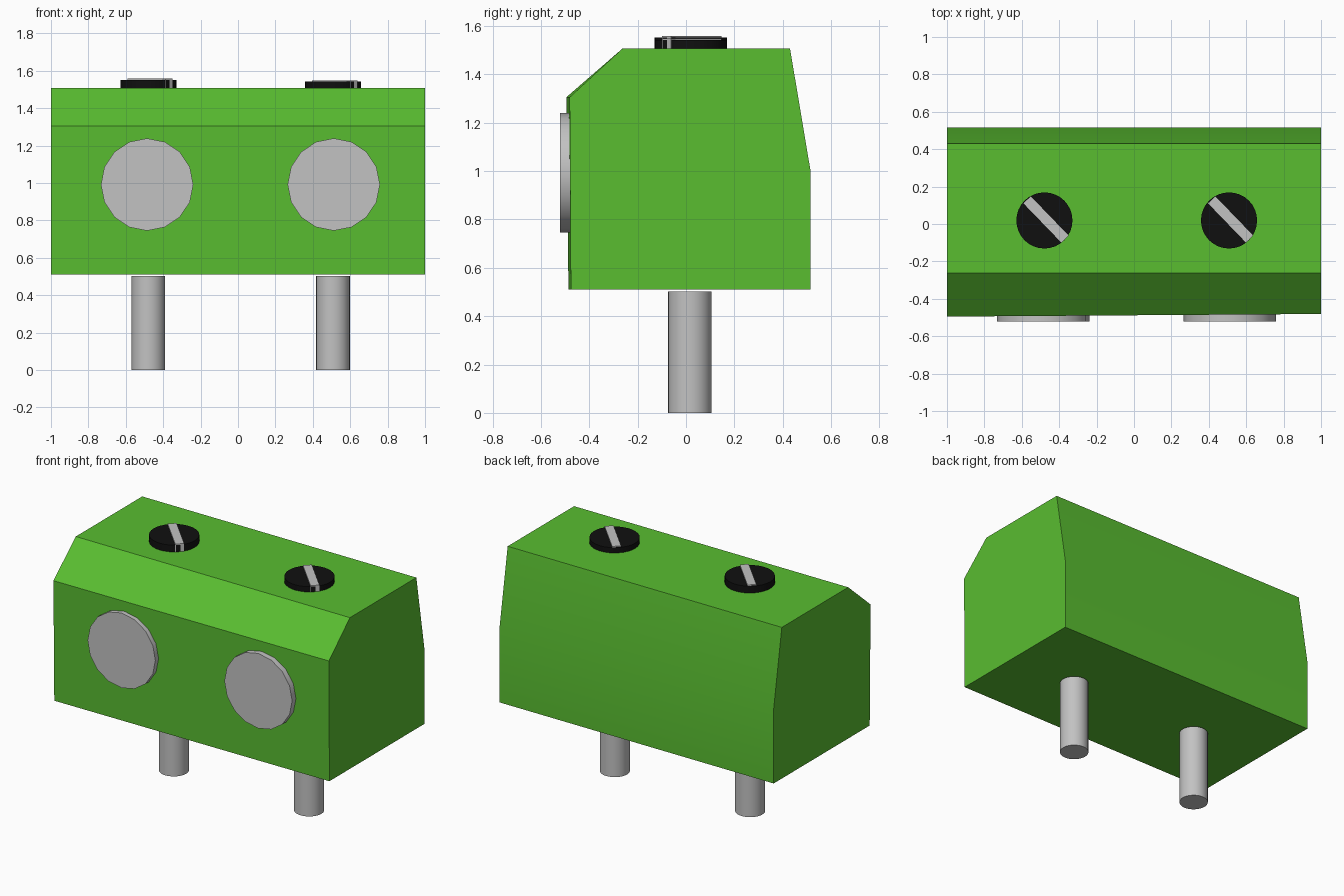
import bpy, bmesh, math
from mathutils import Matrix

if "Cube" in bpy.data.objects:
    bpy.data.objects.remove(bpy.data.objects["Cube"], do_unlink=True)


def material(name, rgb):
    m = bpy.data.materials.new(name)
    m.use_nodes = True
    m.diffuse_color = (*rgb, 1)
    m.node_tree.nodes["Principled BSDF"].inputs["Base Color"].default_value = (*rgb, 1)
    return m


GREEN = material("green plastic", (0.10, 0.51, 0.03))
METAL = material("grey metal", (0.54, 0.54, 0.54))
BLACK = material("black metal", (0.005, 0.005, 0.005))


def finish(name, bm, mat, angle=30):
    bmesh.ops.recalc_face_normals(bm, faces=bm.faces)
    mesh = bpy.data.meshes.new(name)
    bm.to_mesh(mesh)
    bm.free()
    mesh.materials.append(mat)
    obj = bpy.data.objects.new(name, mesh)
    bpy.context.collection.objects.link(obj)
    bpy.ops.object.select_all(action='DESELECT')
    obj.select_set(True)
    bpy.context.view_layer.objects.active = obj
    bpy.ops.object.shade_smooth_by_angle(angle=math.radians(angle))
    return obj


def cylinder(name, centre, radius, depth, sides, mat, turn=Matrix()):
    bm = bmesh.new()
    bmesh.ops.create_cone(bm, cap_ends=True, segments=sides, radius1=radius,
                          radius2=radius, depth=depth,
                          matrix=Matrix.Translation(centre) @ turn)
    return finish(name, bm, mat)


# Housing: side profile (y, z) extruded along x, front very slightly skewed
profile = [(-0.481, 0.51), (-0.488, 1.305), (-0.262, 1.507),
           (0.43, 1.507), (0.515, 1.0), (0.515, 0.51)]
bm = bmesh.new()
ends = []
for x in (-1, 1):
    skew = [0.005 * x, 0.007 * x, 0, 0, 0, 0]
    ends.append([bm.verts.new((x, y + s, z)) for (y, z), s in zip(profile, skew)])
    bm.faces.new(ends[-1])
for i in range(6):
    j = (i + 1) % 6
    bm.faces.new((ends[0][i], ends[0][j], ends[1][j], ends[1][i]))
finish("housing", bm, GREEN, 20)

# Per terminal: pin below, round plate in front, slotted screw on top
face_front = Matrix.Rotation(math.pi / 2, 4, 'X')
for side, x, top in (("right", -0.479, 1.552), ("left", 0.508, 1.542)):
    cylinder(side + "_pin", (x, 0.016, 0.251), 0.09, 0.502, 32, METAL)
    cylinder(side + "_wire_plate", (x - 0.007 if x < 0 else x + 0.004, -0.495, 0.992),
             0.247, 0.05, 16, METAL, face_front)
    cylinder(side + "_screw_head", (x, 0.019, (1.495 + top) / 2),
             0.15, top - 1.495, 32, BLACK)
    # slot strip runs across the head and shows at its front rim
    low, high = 1.507, top + 0.007
    bm = bmesh.new()
    bmesh.ops.create_cube(bm, size=1, matrix=Matrix.Translation((x + 0.009, 0.024, (low + high) / 2))
                          @ Matrix.Rotation(math.radians(-46), 4, 'Z')
                          @ Matrix.Diagonal((0.292, 0.054, high - low, 1)))
    finish(side + "_screw_slot", bm, METAL)
